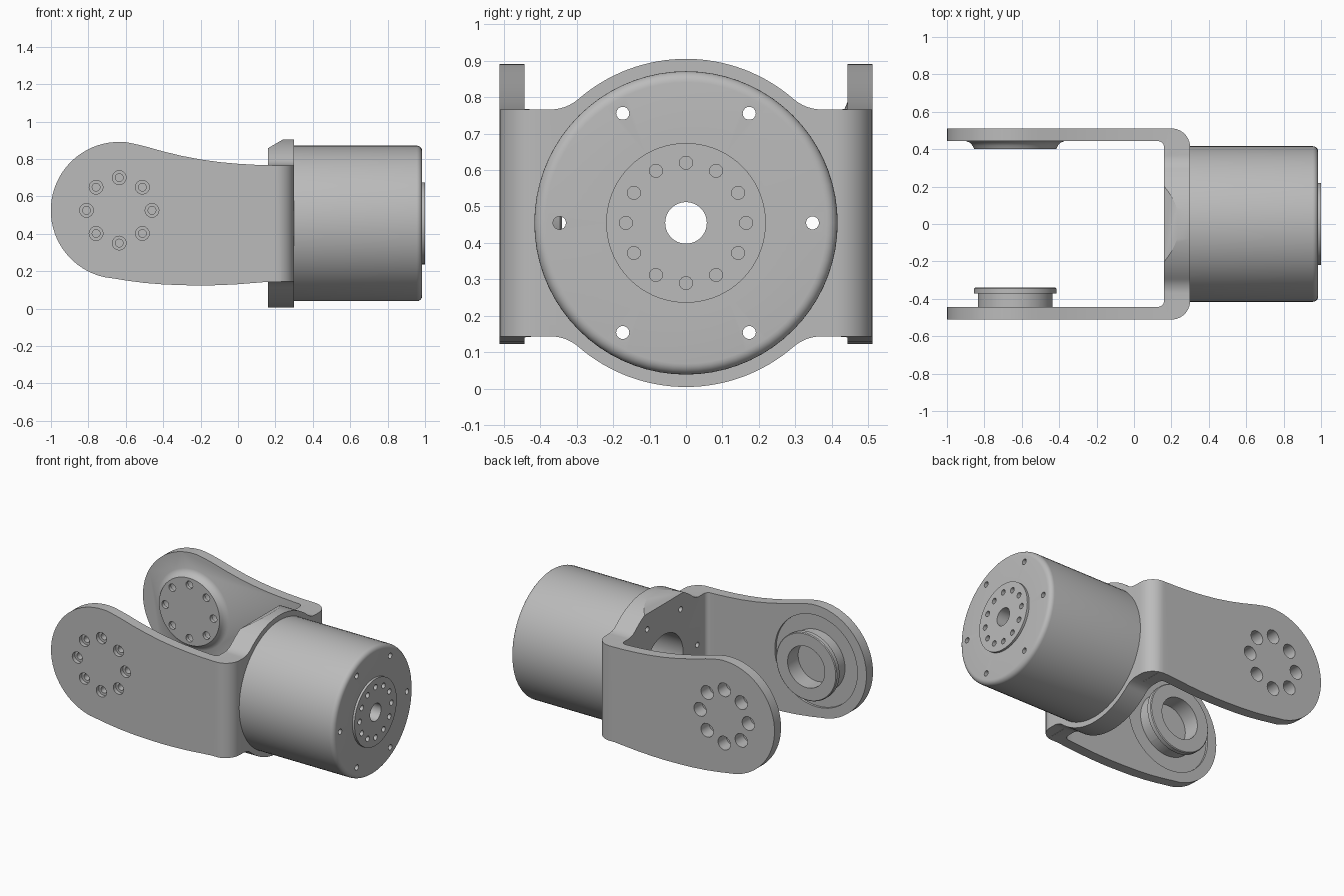
import bpy, bmesh
from math import sin, cos, pi, sqrt, atan2, radians
from mathutils import Vector

if "Cube" in bpy.data.objects:
    bpy.data.objects.remove(bpy.data.objects["Cube"])

grey = bpy.data.materials.new("machined_grey")
grey.diffuse_color = (0.5, 0.5, 0.5, 1)
grey.use_nodes = True
grey.node_tree.nodes["Principled BSDF"].inputs["Base Color"].default_value = grey.diffuse_color

MZ = 0.455               # motor axis height
JX, JZ = -0.635, 0.525   # joint axis in the arms


def finish(name, bm):
    bmesh.ops.recalc_face_normals(bm, faces=bm.faces)
    me = bpy.data.meshes.new(name)
    bm.to_mesh(me)
    bm.free()
    ob = bpy.data.objects.new(name, me)
    bpy.context.collection.objects.link(ob)
    me.materials.append(grey)
    return ob


def prism(name, pts, direction):
    """Extrude a closed outline of 3D points along a direction."""
    bm = bmesh.new()
    f = bm.faces.new([bm.verts.new(p) for p in pts])
    r = bmesh.ops.extrude_face_region(bm, geom=[f])
    vs = [v for v in r["geom"] if isinstance(v, bmesh.types.BMVert)]
    bmesh.ops.translate(bm, verts=vs, vec=direction)
    return finish(name, bm)


def lathe(bm, prof, to3d, seg=64):
    """Turn a closed (radius, distance) profile about an axis."""
    rings = []
    for r, t in prof:
        n = 1 if r == 0 else seg
        rings.append([bm.verts.new(to3d(r * cos(2 * pi * i / seg), r * sin(2 * pi * i / seg), t))
                      for i in range(n)])
    for a, b in zip(rings, rings[1:] + rings[:1]):
        if len(a) == 1 and len(b) == 1:
            continue
        for i in range(seg):
            j = (i + 1) % seg
            q = [a[i % len(a)], a[j % len(a)], b[j % len(b)], b[i % len(b)]]
            bm.faces.new(list(dict.fromkeys(q)))


def rod(r, t0, t1):
    return [(0, t0), (r, t0), (r, t1), (0, t1)]


def motor_axis(cy=0, cz=0):
    return lambda u, v, t: (t, cy + u, MZ + cz + v)


def joint_axis(cx=0, cz=0):
    return lambda u, v, t: (JX + cx + u, t, JZ + cz + v)


def circle(r, n, start=0):
    return [(r * cos(start + 2 * pi * i / n), r * sin(start + 2 * pi * i / n)) for i in range(n)]


def apply_bool(ob, other, op):
    m = ob.modifiers.new(op, 'BOOLEAN')
    m.operation, m.object, m.solver = op, other, 'EXACT'
    bpy.context.view_layer.objects.active = ob
    bpy.ops.object.modifier_apply(modifier=m.name)


def drop(*obs):
    for o in obs:
        bpy.data.objects.remove(o)


def smooth(ob, angle=32):
    bpy.ops.object.select_all(action='DESELECT')
    ob.select_set(True)
    bpy.context.view_layer.objects.active = ob
    bpy.ops.object.shade_smooth_by_angle(angle=radians(angle))


def arc(cx, cy, r, a0, a1, n):
    return [(cx + r * cos(radians(a0 + (a1 - a0) * i / n)),
             cy + r * sin(radians(a0 + (a1 - a0) * i / n))) for i in range(n + 1)]


# Bracket: U-shaped plan
half = arc(0.20, 0.411, 0.10, 0, 90, 10) + [(-1.05, 0.511), (-1.05, 0.443)] \
    + arc(0.13, 0.413, 0.03, 90, 0, 5)
plan = half + [(x, -y) for x, y in reversed(half)]
bracket = prism("bracket", [(x, y, -0.05) for x, y in plan], (0, 0, 1.1))

# Arm side outline with rounded end
side = [(0.23, 0.765), (0.1, 0.768), (0, 0.774), (-0.1, 0.783), (-0.2, 0.797), (-0.3, 0.816),
        (-0.4, 0.840), (-0.5, 0.868), (-0.56, 0.882)]
side += arc(JX, JZ, 0.366, 84, 257, 36)
side += [(-0.66, 0.160), (-0.6, 0.150), (-0.5, 0.137), (-0.4, 0.129), (-0.3, 0.125), (-0.2, 0.123),
         (-0.1, 0.125), (0, 0.130), (0.1, 0.138), (0.16, 0.143), (0.23, 0.143)]
arms = prism("arm_outline", [(x, -0.6, z) for x, z in side], (0, 1.2, 0))

# Web outline: round flange blending into a straight band
R, F, H = 0.45, 0.12, 0.311
fy = sqrt((R + F) ** 2 - (H + F) ** 2)
a = 90 - atan2(fy, H + F) * 180 / pi
quarter = [(0.6, H)] + arc(fy, H + F, F, 270, 180 + a, 8) + arc(0, 0, R, a, 90, 16)[1:]
top = quarter + [(-y, z) for y, z in reversed(quarter[:-1])]
ring = top + [(y, -z) for y, z in reversed(top)]
web = prism("web_outline", [(0.10, y, MZ + z) for y, z in ring], (0.25, 0, 0))
# Sloped top edge of the flange
slope = prism("slope_cut", [(x, -0.35, z) for x, z in
                            [(0.08, 0.810), (0.26, 0.9155), (0.26, 1.0), (0.08, 1.0)]], (0, 0.7, 0))
apply_bool(web, slope, 'DIFFERENCE')
apply_bool(arms, web, 'UNION')
apply_bool(bracket, arms, 'INTERSECT')
drop(arms, web, slope)

# Joint boss on the back arm
bm = bmesh.new()
lathe(bm, [(0, 0.45), (0.262, 0.45), (0.262, 0.443), (0.243, 0.435), (0.229, 0.42),
           (0.22, 0.402), (0, 0.402)], joint_axis())
boss = finish("back_boss", bm)
apply_bool(bracket, boss, 'UNION')
drop(boss)

# Shallow round recess inside the front arm, and web opening
bm = bmesh.new()
lathe(bm, rod(0.30, -0.458, -0.42), joint_axis())
lathe(bm, rod(0.20, 0.05, 0.35), motor_axis())
recess = finish("recess_cut", bm)
apply_bool(bracket, recess, 'DIFFERENCE')
drop(recess)

# Hub ring with neck, lip and blind bore on the front arm
bm = bmesh.new()
lathe(bm, [(0, -0.47), (0.20, -0.47), (0.20, -0.372), (0.22, -0.372), (0.22, -0.345),
           (0.215, -0.34), (0.135, -0.34), (0.135, -0.45), (0, -0.45)], joint_axis())
hub = finish("hub_ring", bm)
apply_bool(bracket, hub, 'UNION')
drop(hub)

# Stepped screw holes in both arms
bm = bmesh.new()
for cx, cz in circle(0.175, 8):
    lathe(bm, [(0, -0.6), (0.037, -0.6), (0.037, -0.485), (0.021, -0.485), (0.021, -0.42),
               (0, -0.42)], joint_axis(cx, cz), 16)
    lathe(bm, [(0, 0.6), (0.045, 0.6), (0.045, 0.425), (0.025, 0.425), (0.025, 0.36),
               (0, 0.36)], joint_axis(cx, cz), 16)
holes = finish("arm_hole_cut", bm)
apply_bool(bracket, holes, 'DIFFERENCE')
drop(holes)

# Motor housing with rounded rim, raised cap and hollow mounting side
bm = bmesh.new()
rim = arc(0.955, 0.386, 0.03, 90, 0, 6)
lathe(bm, [(0.20, 0.30), (0.416, 0.30)] + [(r, x) for x, r in rim]
      + [(0.219, 0.985), (0.219, 1.0), (0.057, 1.0), (0.057, 0.40), (0.20, 0.40)], motor_axis(), 72)
motor = finish("motor_housing", bm)

# Long mounting holes run through motor and web
bm = bmesh.new()
for cy, cz in circle(0.347, 6):
    lathe(bm, rod(0.018, 0.05, 1.1), motor_axis(cy, cz), 14)
bolts = finish("mount_hole_cut", bm)
apply_bool(motor, bolts, 'DIFFERENCE')
apply_bool(bracket, bolts, 'DIFFERENCE')
drop(bolts)

# Blind holes around the cap
bm = bmesh.new()
for cy, cz in circle(0.165, 12):
    lathe(bm, rod(0.018, 0.95, 1.1), motor_axis(cy, cz), 14)
cap = finish("cap_hole_cut", bm)
apply_bool(motor, cap, 'DIFFERENCE')
drop(cap)

for ob in (bracket, motor):
    smooth(ob)
